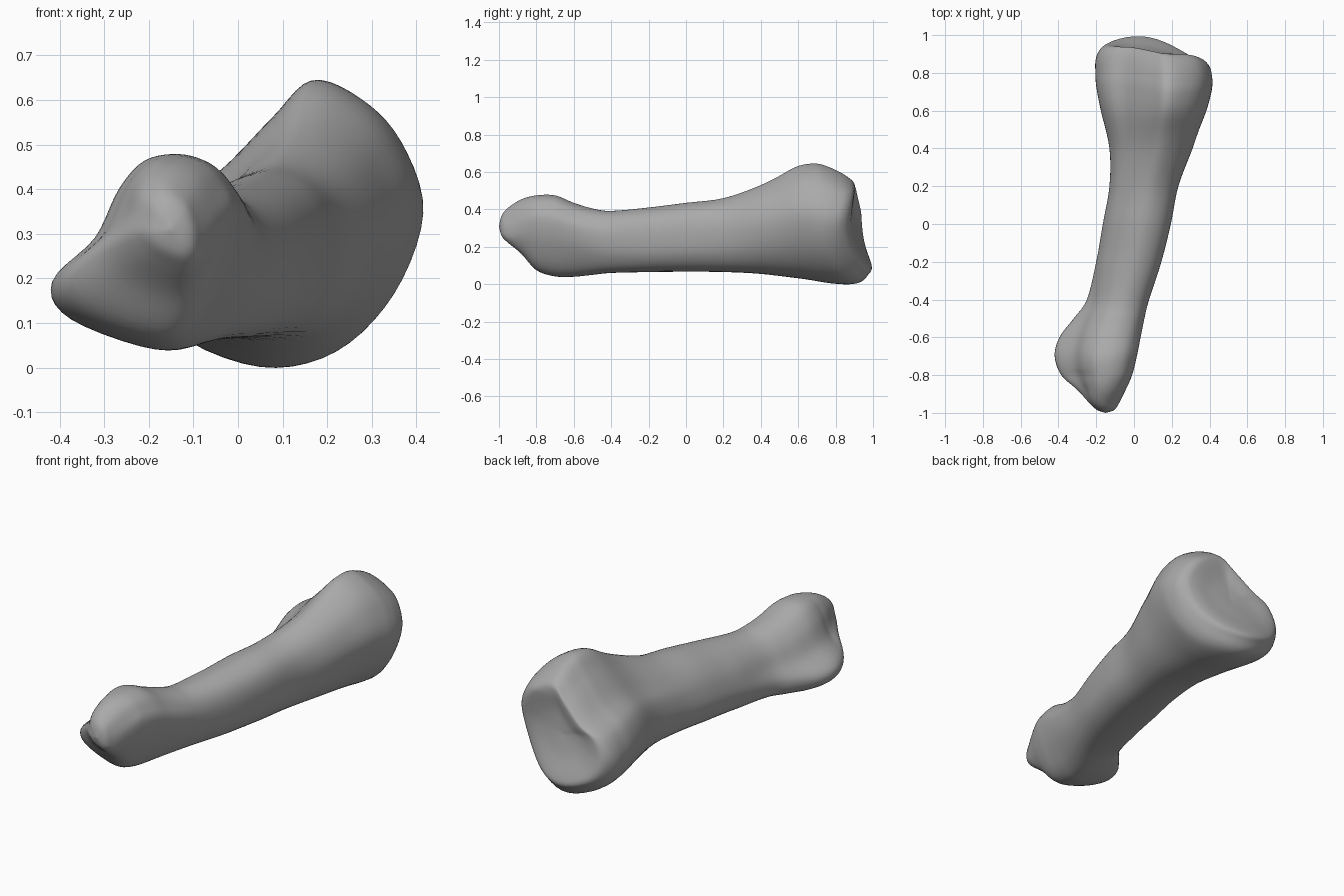
import bpy, bmesh
from mathutils import Vector

SIDES = 5    # samples between neighbouring outline points
STEPS = 5    # rings between neighbouring stations

if "Cube" in bpy.data.objects:
    bpy.data.objects.remove(bpy.data.objects["Cube"], do_unlink=True)


def smooth_between(a, b, c, d, t):
    """Smooth curve from b to c, guided by neighbours a and d."""
    return 0.5 * (2 * b + (c - a) * t + (2 * a - 5 * b + 4 * c - d) * t ** 2
                  + (3 * b - a - 3 * c + d) * t ** 3)


def unit_outline(points):
    """Resample a closed outline smoothly and fit it to the unit square."""
    pts = [Vector(p) for p in points]
    n = len(pts)
    fine = [smooth_between(pts[i - 1], pts[i], pts[(i + 1) % n], pts[(i + 2) % n], k / SIDES)
            for i in range(n) for k in range(SIDES)]
    low = [min(p[axis] for p in fine) for axis in range(2)]
    high = [max(p[axis] for p in fine) for axis in range(2)]
    return [Vector(((p.x - low[0]) / (high[0] - low[0]),
                    (p.y - low[1]) / (high[1] - low[1]))) for p in fine]


# Cross-section outlines (x, z), counter-clockwise from the +x side
tip_outline = unit_outline([
    (-.05, .28), (-.06, .34), (-.09, .4), (-.14, .435), (-.19, .44), (-.235, .41),
    (-.255, .35), (-.265, .29), (-.225, .235), (-.16, .2), (-.1, .19), (-.06, .22)])
knuckle_outline = unit_outline([
    (.015, .34), (-.015, .41), (-.06, .455), (-.13, .475), (-.21, .46), (-.27, .395),
    (-.325, .285), (-.42, .19), (-.38, .11), (-.19, .04), (-.09, .07), (-.01, .21)])
shaft_outline = unit_outline([
    (.195, .27), (.18, .36), (.13, .415), (.05, .435), (-.04, .405), (-.105, .35),
    (-.145, .28), (-.165, .19), (-.14, .105), (-.04, .07), (.1, .08), (.175, .155)])
base_outline = unit_outline([
    (.415, .36), (.37, .51), (.28, .605), (.17, .645), (.08, .56), (-.04, .44),
    (-.155, .365), (-.205, .22), (-.14, .08), (.05, 0), (.22, .035), (.35, .17)])
outlines = [tip_outline, knuckle_outline, shaft_outline, base_outline]

# Stations: y, x range, z range, outline blend (0 tip, 1 knuckle, 2 shaft, 3 base)
stations = [
    (-1, -.15, -.15, .31, .31, 0),
    (-.985, -.195, -.105, .257, .368, 0),
    (-.95, -.235, -.08, .22, .41, .05),
    (-.88, -.3, -.045, .16, .455, .6),
    (-.8, -.385, -.01, .075, .475, 1),
    (-.7, -.42, .015, .042, .475, 1),
    (-.6, -.395, .035, .04, .435, 1.1),
    (-.5, -.32, .055, .05, .405, 1.4),
    (-.4, -.25, .08, .06, .392, 1.7),
    (-.2, -.2, .145, .065, .41, 2),
    (0, -.165, .195, .067, .435, 2),
    (.2, -.13, .235, .065, .46, 2.2),
    (.4, -.13, .31, .055, .53, 2.6),
    (.6, -.175, .375, .03, .625, 2.9),
    (.74, -.2, .405, .005, .645, 3),
    (.83, -.205, .415, 0, .625, 3),
    (.885, -.203, .413, .015, .6, 3),
    (.925, -.187, .402, .05, .57, 3)]

# Shallow joint face: the last station shrinks and dips inward
rim = stations[-1]
mid_x, mid_z = (rim[1] + rim[2]) / 2, (rim[3] + rim[4]) / 2
for scale, y in ((.9, .947), (.75, .945), (.4, .922), (0, .912)):
    stations.append((y, *[mid_x + (v - mid_x) * scale for v in rim[1:3]],
                     *[mid_z + (v - mid_z) * scale for v in rim[3:5]], 3))


def ring(station):
    """Place one cross-section, leaning it to follow the slanted joint face."""
    y, left, right, bottom, top, blend = station
    kind = max(0, min(2, int(blend)))
    mix = max(0, min(1, blend - kind))
    lean = max(0, min(1, (y - .5) / .36))
    result = []
    for a, b in zip(outlines[kind], outlines[kind + 1]):
        p = a.lerp(b, mix)
        x = left + (right - left) * p.x
        z = bottom + (top - bottom) * p.y
        slant = .2 * (z - .32) + x * x * (1.4 - 2.4 * min(z, .5))
        result.append((x, y - lean * slant, z))
    return result


# Smoothly interpolated rings from the knuckle tip to the joint face
rows = [Vector(s) for s in stations]
last = len(rows) - 1
rings = []
for i in range(last):
    near = [rows[max(0, min(last, i + k))] for k in (-1, 0, 1, 2)]
    rings += [ring(smooth_between(*near, k / STEPS)) for k in range(STEPS)]
rings.append(ring(rows[last]))

# Skin the rings into one closed surface
bm = bmesh.new()
loops = [[bm.verts.new(p) for p in r] for r in rings]
for first, second in zip(loops, loops[1:]):
    for i in range(len(first)):
        bm.faces.new((first[i - 1], first[i], second[i], second[i - 1]))
bmesh.ops.remove_doubles(bm, verts=bm.verts, dist=.0005)
bmesh.ops.recalc_face_normals(bm, faces=bm.faces)
for face in bm.faces:
    face.smooth = True
mesh = bpy.data.meshes.new("finger_bone")
bm.to_mesh(mesh)
bm.free()

# Plain grey bone material
grey = bpy.data.materials.new("bone_grey")
grey.use_nodes = True
colour = (.4, .4, .4, 1)
grey.diffuse_color = colour
grey.node_tree.nodes["Principled BSDF"].inputs["Base Color"].default_value = colour
mesh.materials.append(grey)

bone = bpy.data.objects.new("finger_bone", mesh)
bpy.context.collection.objects.link(bone)
